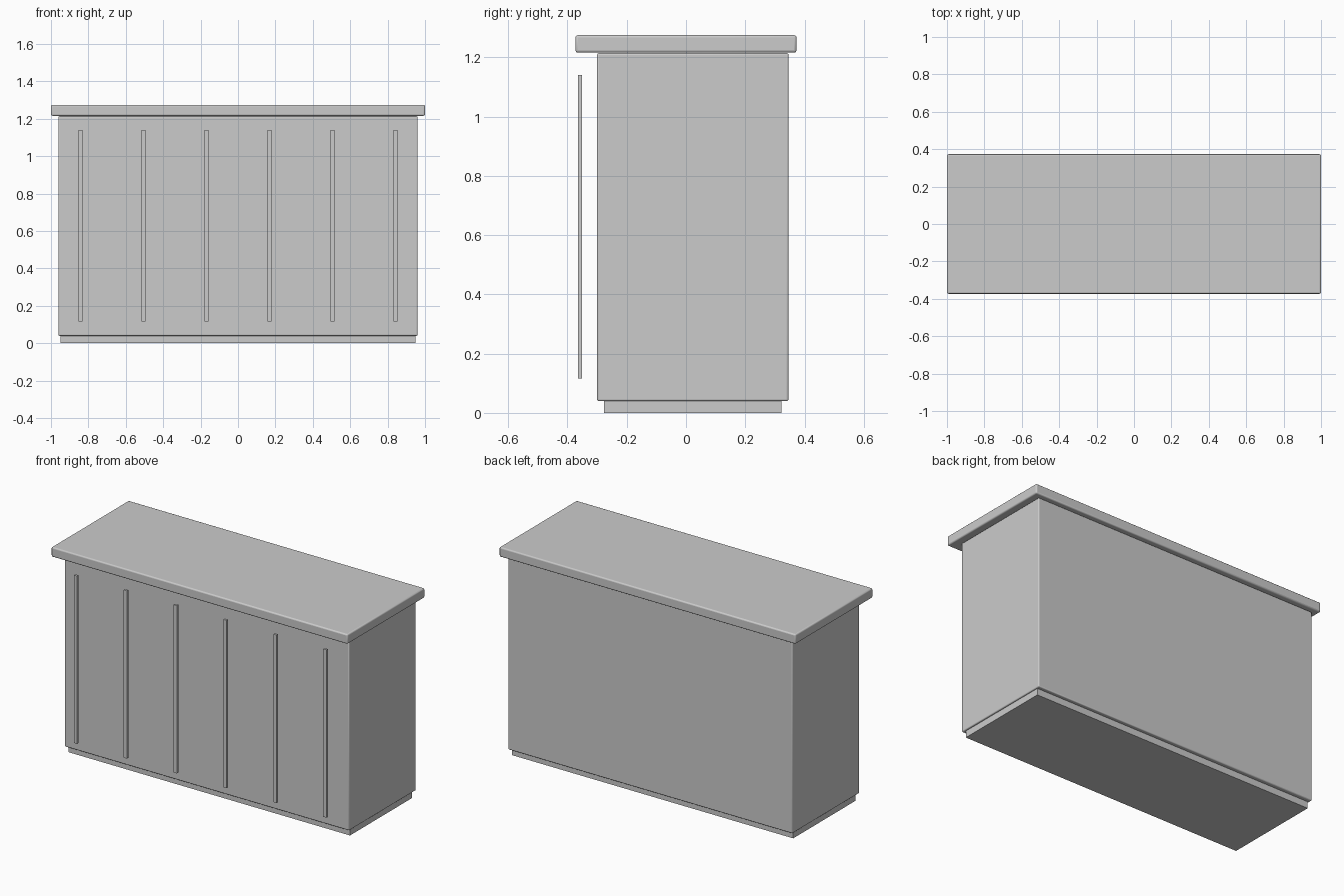
import bpy

if "Cube" in bpy.data.objects:
    bpy.data.objects.remove(bpy.data.objects["Cube"])


def box(name, lo, hi, bevel=0.0):
    """Box between two corners, with optional softened edges."""
    bpy.ops.mesh.primitive_cube_add(size=1)
    ob = bpy.context.object
    ob.name = name
    for v in ob.data.vertices:
        v.co = [l + (c + 0.5) * (h - l) for l, h, c in zip(lo, hi, v.co)]
    if bevel:
        mod = ob.modifiers.new("soft_edges", 'BEVEL')
        mod.width = bevel
        mod.segments = 3
        bpy.ops.object.shade_smooth_by_angle()
    return ob


# Recessed plinth, main body and overhanging top
box("plinth", (-0.95, -0.277, 0.0), (0.95, 0.323, 0.04))
box("counter_body", (-0.96, -0.30, 0.04), (0.96, 0.346, 1.214), 0.006)
box("counter_top", (-1.0, -0.373, 1.216), (1.0, 0.373, 1.275), 0.008)

# Six thin vertical slats standing just off the front
for i in range(6):
    x = -0.842 + i * 0.3368
    box(f"front_slat_{i + 1}", (x - 0.011, -0.365, 0.116), (x + 0.011, -0.351, 1.14))
